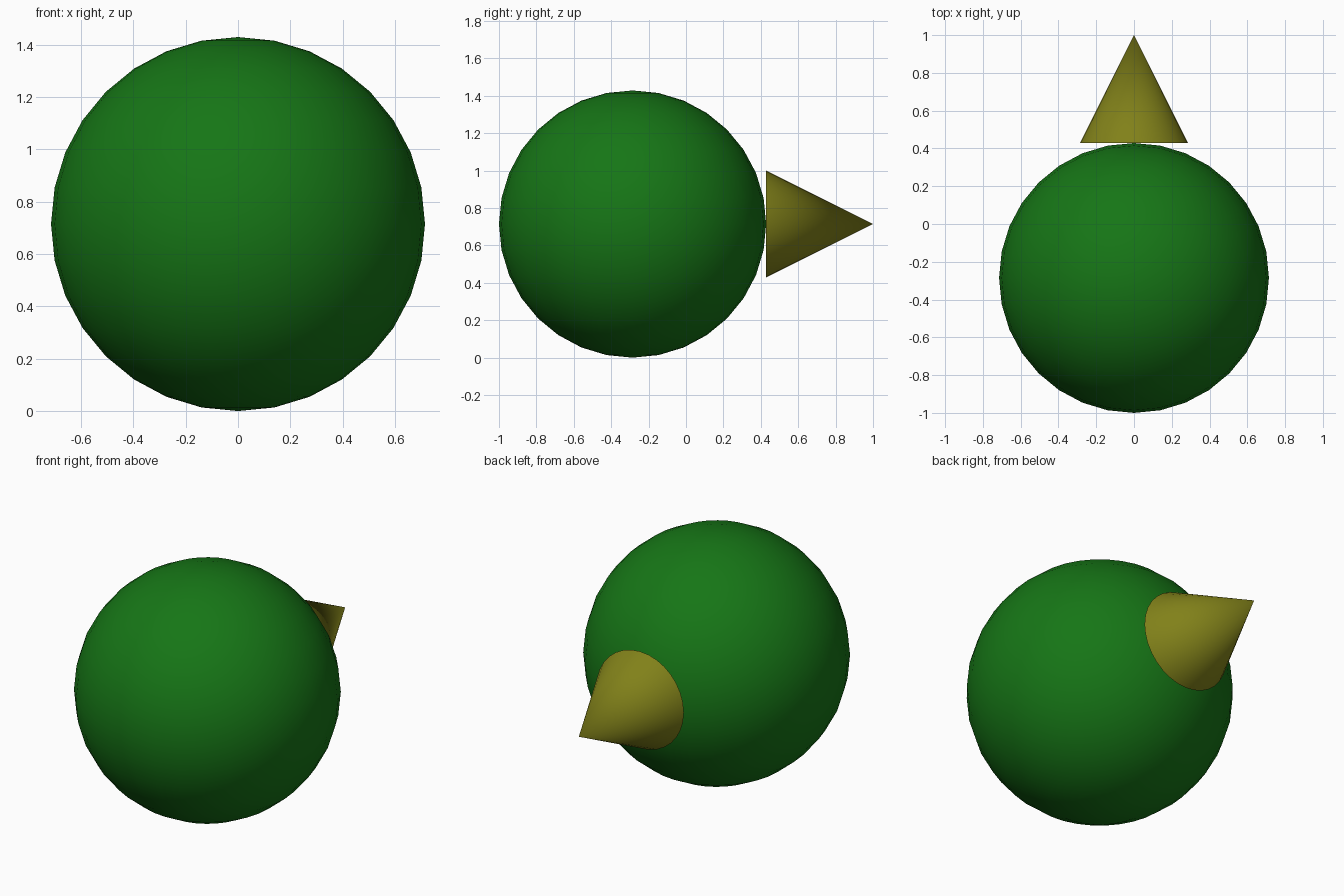
import bpy
from math import radians

if "Cube" in bpy.data.objects:
    bpy.data.objects.remove(bpy.data.objects["Cube"])

R = 1 / 1.4          # ball radius
CONE_R = 0.4 * R     # cone base radius
CONE_D = 0.8 * R     # cone length
BALL_Y = R - 1       # ball touches y = -1


def finish(name, colour):
    """Name, smooth and colour the active object."""
    obj = bpy.context.object
    obj.name = name
    bpy.ops.object.shade_smooth_by_angle(angle=radians(30))
    mat = bpy.data.materials.new(name + "_colour")
    mat.diffuse_color = (*colour, 1)
    mat.use_nodes = True
    mat.node_tree.nodes["Principled BSDF"].inputs["Base Color"].default_value = mat.diffuse_color
    obj.data.materials.append(mat)


# Green ball resting on the ground
bpy.ops.mesh.primitive_uv_sphere_add(
    segments=32, ring_count=16, radius=R, location=(0, BALL_Y, R))
finish("ball", (0.008, 0.18, 0.008))

# Yellow cone, base touching the ball, tip pointing to +y
bpy.ops.mesh.primitive_cone_add(
    vertices=32, radius1=CONE_R, radius2=0, depth=CONE_D,
    location=(0, 1 - CONE_D / 2, R), rotation=(radians(-90), 0, 0))
finish("cone", (0.22, 0.22, 0.01))
